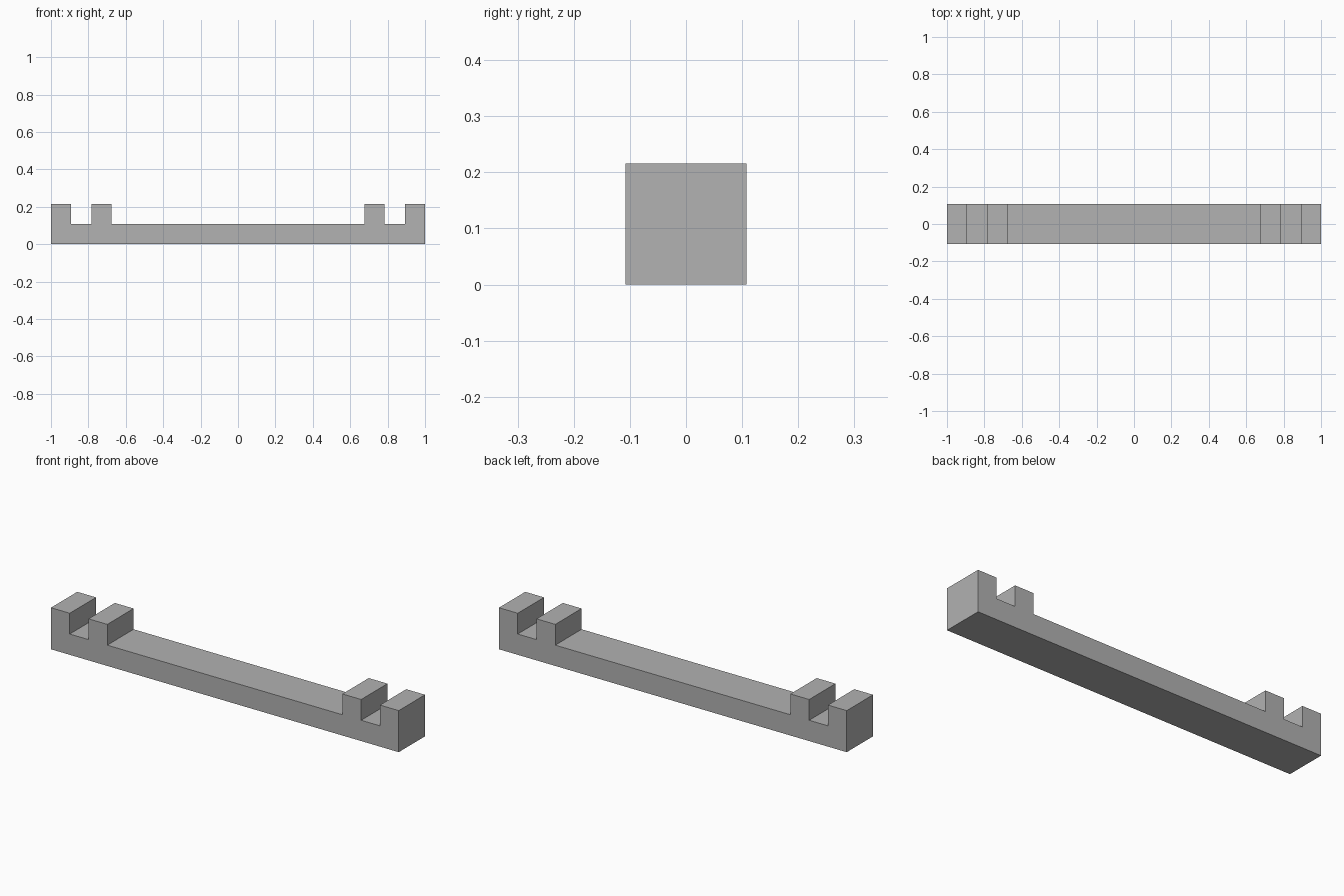
import bpy
import bmesh

# Remove the default cube
cube = bpy.data.objects.get("Cube")
if cube:
    bpy.data.objects.remove(cube, do_unlink=True)

# Main dimensions: the bar is twice as deep as its base is thick
UNIT = 0.108
BASE_TOP, POST_TOP, HALF_DEPTH = UNIT, 2 * UNIT, UNIT

# Plain grey material
grey = bpy.data.materials.new("plain grey")
grey.use_nodes = True
colour = (0.445, 0.445, 0.445, 1)
grey.diffuse_color = colour
grey.node_tree.nodes["Principled BSDF"].inputs["Base Color"].default_value = colour

# Half of the notched outline, from the outer bottom corner inwards
half = [(1, 0), (1, POST_TOP)]
for step, height in ((1, POST_TOP), (1, BASE_TOP), (2, BASE_TOP),
                     (2, POST_TOP), (3, POST_TOP), (3, BASE_TOP)):
    half.append((1 - step * UNIT, height))
outline = half + [(-x, z) for x, z in reversed(half)]

# Notched bar: mirrored outline extruded front to back
bm = bmesh.new()
face = bm.faces.new([bm.verts.new((x, -HALF_DEPTH, z)) for x, z in outline])
extruded = bmesh.ops.extrude_face_region(bm, geom=[face])
moved = [v for v in extruded["geom"] if isinstance(v, bmesh.types.BMVert)]
bmesh.ops.translate(bm, verts=moved, vec=(0, 2 * HALF_DEPTH, 0))
bmesh.ops.recalc_face_normals(bm, faces=bm.faces)

mesh = bpy.data.meshes.new("notched_bar")
bm.to_mesh(mesh)
bm.free()
mesh.materials.append(grey)
bar = bpy.data.objects.new("notched_bar", mesh)
bpy.context.collection.objects.link(bar)
